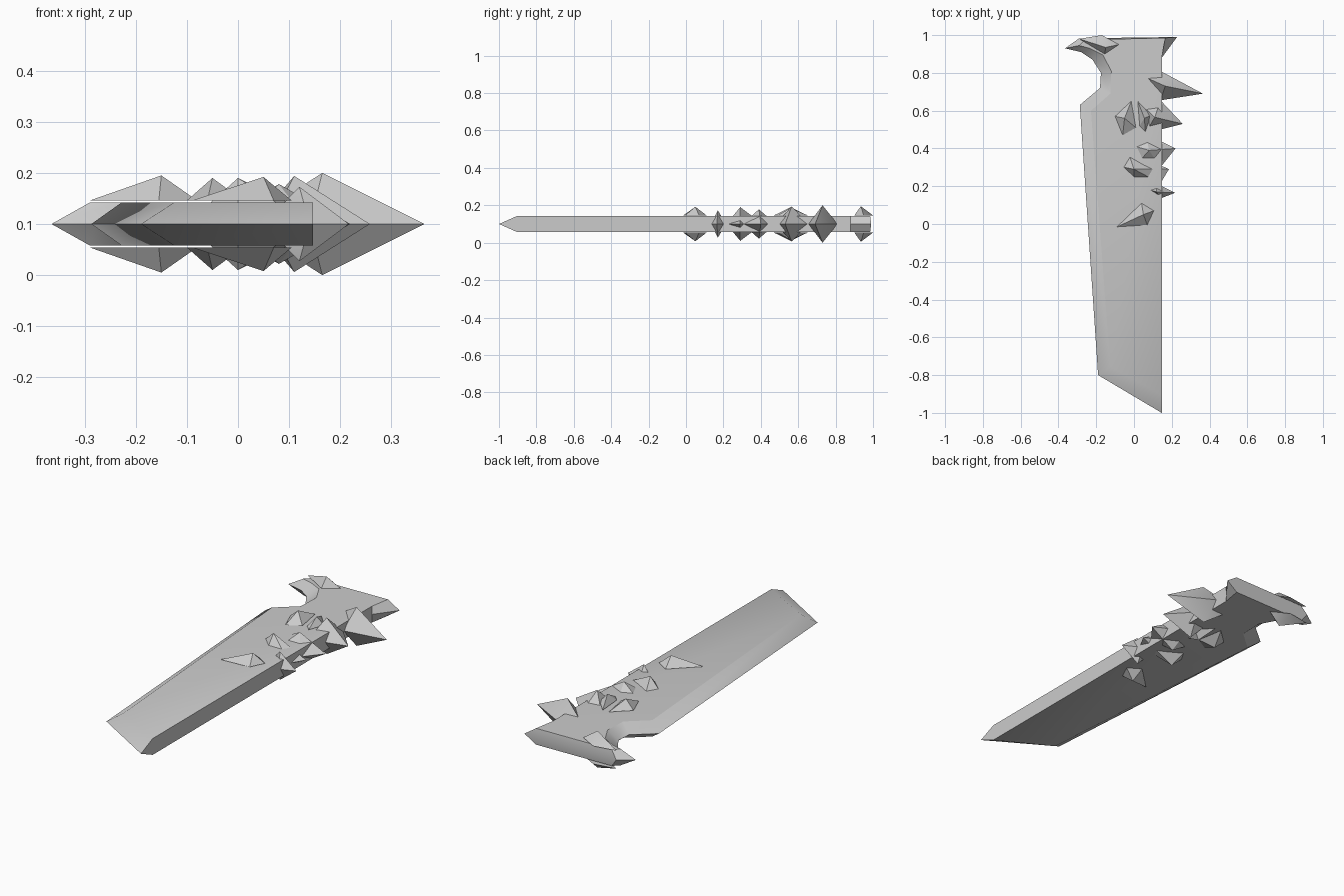
import bpy, math

if "Cube" in bpy.data.objects:
    bpy.data.objects.remove(bpy.data.objects["Cube"])

MID = 0.1       # height of the symmetry plane
HALF = 0.042    # half thickness of the flat slab


def make(name, verts, faces):
    me = bpy.data.meshes.new(name)
    me.from_pydata(verts, [], faces)
    ob = bpy.data.objects.new(name, me)
    bpy.context.collection.objects.link(ob)
    bpy.ops.object.select_all(action='DESELECT')
    ob.select_set(True)
    bpy.context.view_layer.objects.active = ob
    bpy.ops.object.mode_set(mode='EDIT')
    bpy.ops.mesh.select_all(action='SELECT')
    bpy.ops.mesh.normals_make_consistent(inside=False)
    bpy.ops.object.mode_set(mode='OBJECT')
    bpy.ops.object.shade_smooth_by_angle(angle=math.radians(30))
    return ob


def blade(name, pairs):
    """Slab whose rim (x, y) narrows to the flat faces (x, y)."""
    n = len(pairs)
    v = [(p[2], p[3], MID - HALF) for p in pairs]
    v += [(p[0], p[1], MID) for p in pairs]
    v += [(p[2], p[3], MID + HALF) for p in pairs]
    f = [tuple(range(n)), tuple(range(2 * n, 3 * n))]
    for r in (0, n):
        f += [(r + i, r + (i + 1) % n, r + n + (i + 1) % n, r + n + i) for i in range(n)]
    make(name, v, f)


def spike(name, rim, apex):
    """Double pyramid pushed through the blade edge."""
    n = len(rim)
    x, y, h = apex
    v = [(a, b, MID) for a, b in rim] + [(x, y, MID + h), (x, y, MID - h)]
    f = [(i, (i + 1) % n, t) for t in (n, n + 1) for i in range(n)]
    make(name, v, f)


def shard(name, rim, apex):
    """Low pyramid on the flat face, repeated on the underside."""
    n = len(rim)
    x, y, h = apex
    for label, s in (("upper", 1), ("lower", -1)):
        v = [(a, b, MID + s * 0.046) for a, b in rim] + [(x, y, MID + s * h)]
        f = [tuple(range(n))] + [(i, (i + 1) % n, n) for i in range(n)]
        make(f"{name}_{label}", v, f)


# Blade with hooked head: rim x, y, then flat face x, y
blade("blade", [
    (0.147, -1.0, 0.147, -0.905),
    (0.147, 0.88, 0.147, 0.88),
    (0.228, 0.99, 0.165, 0.985),
    (-0.29, 0.983, -0.26, 0.975),
    (-0.365, 0.93, -0.29, 0.945),
    (-0.28, 0.91, -0.235, 0.93),
    (-0.22, 0.87, -0.165, 0.895),
    (-0.175, 0.80, -0.12, 0.81),
    (-0.18, 0.72, -0.125, 0.69),
    (-0.287, 0.63, -0.228, 0.60),
    (-0.19, -0.80, -0.125, -0.755),
])

# Crystal spikes along the cutting edge
spike("spike_1", [(0.01, 0.80), (0.14, 0.81), (0.365, 0.69), (0.14, 0.655)], (0.165, 0.73, 0.1))
spike("spike_2", [(0.03, 0.64), (0.14, 0.655), (0.258, 0.53), (0.06, 0.48)], (0.11, 0.565, 0.094))
spike("spike_3", [(-0.06, 0.43), (0.06, 0.48), (0.22, 0.40), (0.14, 0.30), (0.0, 0.30)], (0.08, 0.39, 0.078))
spike("spike_4", [(-0.10, 0.31), (-0.04, 0.41), (0.10, 0.33), (0.185, 0.29), (0.14, 0.215), (0.0, 0.215)],
      (-0.0, 0.29, 0.09))
spike("spike_5", [(0.05, 0.19), (0.12, 0.215), (0.217, 0.165), (0.14, 0.135)], (0.12, 0.17, 0.073))

# Small shards on both flat faces
shard("head_shard", [(-0.29, 0.98), (-0.17, 1.0), (-0.08, 0.95), (-0.155, 0.90)], (-0.15, 0.935, 0.095))
shard("left_shard", [(-0.10, 0.57), (-0.015, 0.65), (0.01, 0.51), (-0.06, 0.47)], (-0.05, 0.56, 0.09))
shard("inner_shard", [(0.02, 0.65), (0.09, 0.575), (0.06, 0.49), (0.03, 0.52)], (0.055, 0.56, 0.086))
shard("lower_shard", [(-0.09, -0.015), (0.04, 0.11), (0.105, 0.07), (0.07, -0.005)], (0.05, 0.05, 0.092))
